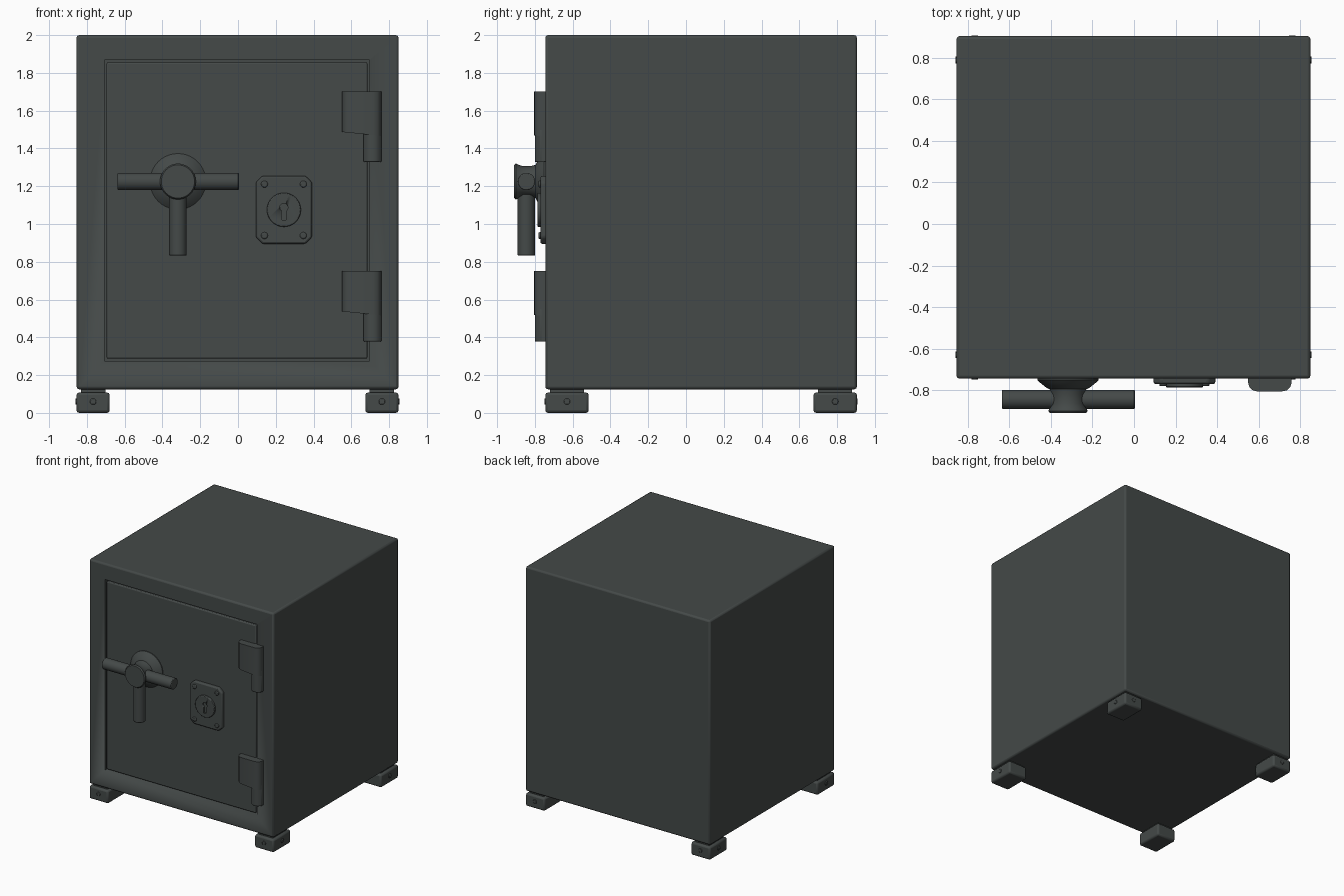
import bpy, bmesh, math
from mathutils import Matrix, Vector

if "Cube" in bpy.data.objects:
    bpy.data.objects.remove(bpy.data.objects["Cube"])

steel = bpy.data.materials.new("dark_grey_steel")
steel.use_nodes = True
GREY = (0.058, 0.067, 0.065, 1)
steel.diffuse_color = GREY
steel.node_tree.nodes["Principled BSDF"].inputs["Base Color"].default_value = GREY
FRONT = -0.745  # y of the cabinet front


def finish(bm, name, bevel=0, segments=2):
    bmesh.ops.recalc_face_normals(bm, faces=bm.faces)
    mesh = bpy.data.meshes.new(name)
    bm.to_mesh(mesh)
    bm.free()
    obj = bpy.data.objects.new(name, mesh)
    bpy.context.collection.objects.link(obj)
    mesh.materials.append(steel)
    if bevel:
        mod = obj.modifiers.new("bevel", "BEVEL")
        mod.width, mod.segments = bevel, segments
        mod.limit_method = "ANGLE"
    bpy.ops.object.select_all(action="DESELECT")
    obj.select_set(True)
    bpy.context.view_layer.objects.active = obj
    bpy.ops.object.shade_smooth_by_angle(angle=math.radians(35))
    return obj


def box(name, lo, hi, bevel=0):
    lo, hi = Vector(lo), Vector(hi)
    bm = bmesh.new()
    bmesh.ops.create_cube(bm, size=1, matrix=Matrix.Translation((lo + hi) / 2)
                          @ Matrix.Diagonal((*(hi - lo), 1)))
    return finish(bm, name, bevel)


def prism(name, outline, offset, bevel=0):
    """Extrude a flat outline along an offset vector."""
    bm = bmesh.new()
    face = bm.faces.new([bm.verts.new(p) for p in outline])
    geom = bmesh.ops.extrude_face_region(bm, geom=[face])["geom"]
    verts = [v for v in geom if isinstance(v, bmesh.types.BMVert)]
    bmesh.ops.translate(bm, verts=verts, vec=offset)
    return finish(bm, name, bevel)


def rod(name, start, end, radius, bevel=0, sides=32):
    start, end = Vector(start), Vector(end)
    axis = end - start
    bm = bmesh.new()
    turn = axis.to_track_quat("Z", "Y").to_matrix().to_4x4()
    bmesh.ops.create_cone(bm, cap_ends=True, segments=sides, radius1=radius, radius2=radius,
                          depth=axis.length, matrix=Matrix.Translation((start + end) / 2) @ turn)
    return finish(bm, name, bevel)


def cut(target, cutter):
    mod = target.modifiers.new("cut", "BOOLEAN")
    mod.operation, mod.object, mod.solver = "DIFFERENCE", cutter, "EXACT"
    cutter.hide_render = True
    cutter.hide_set(True)
    cutter.display_type = "WIRE"


# Cabinet with a recess, and the door that nearly fills it
cabinet = box("cabinet", (-0.855, FRONT, 0.125), (0.85, 0.905, 2), 0.014)
cut(cabinet, box("door_recess_cutter", (-0.708, -1, 0.275), (0.697, -0.66, 1.868)))
box("door", (-0.696, FRONT, 0.287), (0.685, -0.655, 1.856), 0.008)

# Feet with a narrow neck and a screw on each outer face
for side, x in (("right", -0.767), ("left", 0.762)):
    for end, y in (("front", -0.63), ("back", 0.79)):
        name = f"{end}_{side}_foot"
        sx, sy = (-1 if x < 0 else 1), (-1 if y < 0 else 1)
        box(name, (x - 0.088, y - 0.115, 0), (x + 0.088, y + 0.115, 0.108), 0.014)
        box(name + "_neck", (x - 0.065, y - 0.09, 0.1), (x + 0.065, y + 0.09, 0.13))
        rod(name + "_side_screw", (x + sx * 0.08, y, 0.06), (x + sx * 0.094, y, 0.06), 0.017, 0.004, 12)
        rod(name + "_end_screw", (x, y + sy * 0.1, 0.06), (x, y + sy * 0.119, 0.06), 0.017, 0.004, 12)

# Handle: turned flange and waisted hub, then three arms
hx, hz, arm_y = -0.318, 1.225, -0.845
profile = [(0, -0.735), (0.148, -0.735), (0.148, -0.752), (0.135, -0.764), (0.105, -0.788), (0.088, -0.796),
           (0.082, -0.82), (0.082, -0.865), (0.088, -0.885), (0.095, -0.9), (0.088, -0.91), (0, -0.91)]
bm = bmesh.new()
ring = [bm.verts.new((hx + r, y, hz)) for r, y in profile]
edges = [bm.edges.new(pair) for pair in zip(ring, ring[1:])]
bmesh.ops.spin(bm, geom=ring + edges, cent=(hx, 0, hz), axis=(0, 1, 0),
               angle=math.tau, steps=40, use_merge=True)
bmesh.ops.remove_doubles(bm, verts=bm.verts, dist=0.0005)
finish(bm, "handle_hub")
hub = (hx, arm_y, hz)
for name, tip in (("right", (-0.637, arm_y, hz)), ("left", (0.004, arm_y, hz)),
                  ("lower", (hx, arm_y, 0.832))):
    rod(name + "_handle_arm", hub, tip, 0.046, 0.005)

# Lock plate with clipped corners, its disc, keyhole and rivets
lx, lz, w, h, c = 0.243, 1.075, 0.149, 0.18, 0.035
corners = [(w - c, h), (w, h - c), (w, c - h), (w - c, -h),
           (c - w, -h), (-w, c - h), (-w, h - c), (c - w, h)]
prism("lock_plate", [(lx + x, FRONT + 0.01, lz + z) for x, z in corners], (0, -0.036, 0), 0.01)
disc = rod("lock_disc", (lx, -0.765, lz), (lx, -0.787, lz), 0.09, 0.005, 40)
key = [(0.022 * math.sin(a), 0.012 + 0.022 * math.cos(a))
       for a in (math.radians(d) for d in range(-150, 151, 30))]
key += [(0.011, -0.055), (-0.011, -0.055)]
cut(disc, prism("keyhole_cutter", [(lx + x, -0.77, lz + z) for x, z in key], (0, -0.05, 0)))
for sx in (-1, 1):
    for sz in (-1, 1):
        x, z = lx + sx * 0.103, lz + sz * 0.136
        rod("lock_rivet", (x, -0.765, z), (x, -0.781, z), 0.018, 0.006, 16)

# Hinges: a rounded leaf with a sloping lower edge over a narrow knuckle
leaf = [(0.55, -0.73), (0.55, -0.765), (0.556, -0.786), (0.57, -0.8), (0.59, -0.806), (0.715, -0.806),
        (0.738, -0.801), (0.753, -0.786), (0.759, -0.765), (0.759, -0.73)]
knuckle = [(0.712 + 0.047 * x, y) for x, y in
           ((-1, -0.73), (-1, -0.77), (-0.7, -0.79), (-0.3, -0.8),
            (0.3, -0.8), (0.7, -0.79), (1, -0.77), (1, -0.73))]
for place, top in (("upper", 1.702), ("lower", 0.752)):
    obj = prism(place + "_hinge_leaf", [(x, y, top) for x, y in leaf], (0, 0, -0.215))
    for v in obj.data.vertices:
        if v.co.z < top - 0.1:
            v.co.z -= (v.co.x - 0.55) * 0.1
    prism(place + "_hinge_knuckle", [(x, y, top - 0.2) for x, y in knuckle], (0, 0, -0.175), 0.005)
